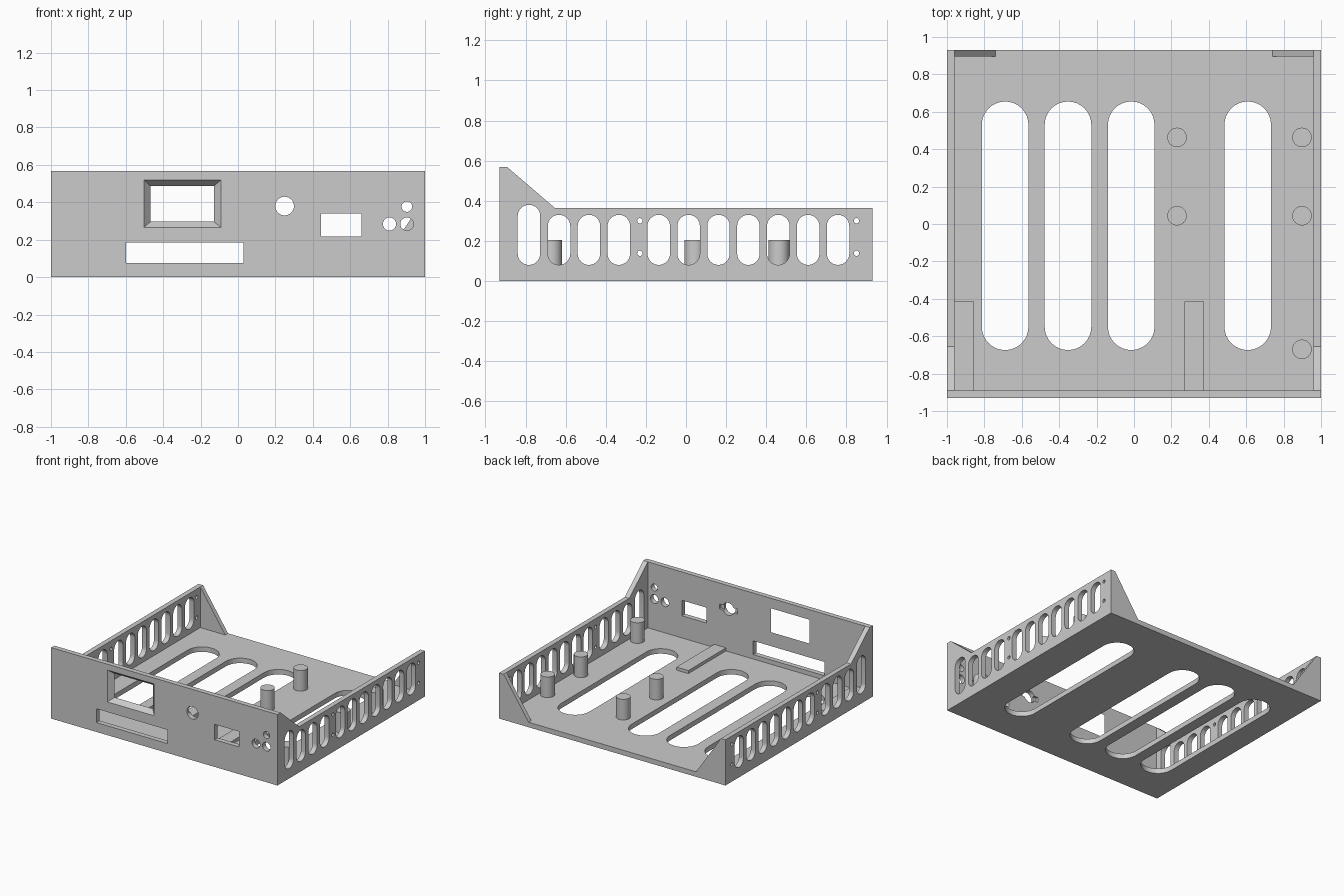
import bpy, bmesh
from math import sin, cos, pi, radians

cube = bpy.data.objects.get("Cube")
if cube:
    bpy.data.objects.remove(cube)

grey = bpy.data.materials.new("plain grey")
grey.use_nodes = True
GREY = (0.6, 0.6, 0.6, 1)
grey.diffuse_color = GREY
grey.node_tree.nodes["Principled BSDF"].inputs["Base Color"].default_value = GREY

T = 0.04            # sheet thickness
BACK = 0.93         # half depth
WALL_H = 0.365
FRONT_H = 0.567

# Maps profile coordinates (u, v) and depth d to space, per extrusion axis
AXES = {"x": lambda u, v, d: (d, u, v),
        "y": lambda u, v, d: (u, d, v),
        "z": lambda u, v, d: (u, v, d)}


def rect(u0, v0, u1, v1):
    return [(u0, v0), (u1, v0), (u1, v1), (u0, v1)]


def circle(u, v, r, n=32):
    return [(u + r * cos(2 * pi * i / n), v + r * sin(2 * pi * i / n)) for i in range(n)]


def slot(u, v0, v1, width, n=16):
    """Upright slot with round ends."""
    r = width / 2
    arc = [(r * cos(pi * i / n), r * sin(pi * i / n)) for i in range(n + 1)]
    return [(u + a, v1 - r + b) for a, b in arc] + [(u - a, v0 + r - b) for a, b in arc]


def prism(bm, axis, pts, d0, d1, end_pts=None):
    """Extrude a profile along an axis, optionally tapering to a second profile."""
    place = AXES[axis]
    a = [bm.verts.new(place(u, v, d0)) for u, v in pts]
    b = [bm.verts.new(place(u, v, d1)) for u, v in (end_pts or pts)]
    n = len(a)
    bm.faces.new(a)
    bm.faces.new(b[::-1])
    for i in range(n):
        j = (i + 1) % n
        bm.faces.new((a[j], a[i], b[i], b[j]))


def make(name, prisms):
    bm = bmesh.new()
    for p in prisms:
        prism(bm, *p)
    bmesh.ops.recalc_face_normals(bm, faces=bm.faces)
    mesh = bpy.data.meshes.new(name)
    bm.to_mesh(mesh)
    bm.free()
    mesh.materials.append(grey)
    obj = bpy.data.objects.new(name, mesh)
    bpy.context.collection.objects.link(obj)
    return obj


def cut(obj, prisms):
    """Subtract the prisms from the object and drop the cutter."""
    cutter = make("cutter", prisms)
    cutter.hide_render = True
    mod = obj.modifiers.new("openings", "BOOLEAN")
    mod.operation, mod.solver, mod.object = "DIFFERENCE", "EXACT", cutter
    mod.use_self = True
    bpy.context.view_layer.objects.active = obj
    bpy.ops.object.modifier_apply(modifier=mod.name)
    bpy.data.objects.remove(cutter)


def smooth(obj):
    obj.data.shade_smooth()
    obj.data.set_sharp_from_angle(angle=radians(30))


# Floor with four long slots
floor = make("floor", [("z", rect(T - 1, T - BACK, 1 - T, BACK), 0, T)])
cut(floor, [("z", slot(x, -0.674, 0.655, 0.249), -0.1, 0.1)
            for x in (-0.689, -0.353, -0.015, 0.608)])
smooth(floor)

# Front panel with its openings
front = make("front_panel", [("y", rect(-1, 0, 1, FRONT_H), -BACK, T - BACK)])
openings = [rect(-0.6, 0.075, 0.03, 0.185), rect(0.444, 0.217, 0.66, 0.34),
            circle(0.249, 0.38, 0.05), circle(0.81, 0.284, 0.035),
            circle(0.903, 0.284, 0.035), circle(0.903, 0.377, 0.028)]
cuts = [("y", o, -1, -0.8) for o in openings]
# Bevelled display window, tapering inward through the sheet
e = 0.005
cuts.append(("y", rect(-0.503 - e, 0.267 - e, -0.09 + e, 0.519 + e), -BACK - e, T - BACK + e,
             rect(-0.468 + e, 0.305 - e, -0.129 - e, 0.478 + e)))
# Shallow key notch behind the round hole
cuts.append(("y", rect(0.169, 0.36, 0.329, 0.4), -BACK + T / 2, -0.8))
cut(front, cuts)
smooth(front)

# Side walls with vent slots and screw holes
profile = [(T - BACK, 0), (BACK, 0), (BACK, WALL_H), (-0.655, WALL_H), (T - BACK, FRONT_H)]
vents = [-0.633 + 0.149 * i for i in range(3)] + [-0.136 + 0.149 * i for i in range(7)]
for name, side in (("left", 1), ("right", -1)):
    wall = make(name + "_wall", [("x", profile, side * (1 - T), side)])
    holes = [slot(y, 0.08, 0.33, 0.112) for y in vents] + [slot(-0.783, 0.08, 0.38, 0.112)]
    holes += [circle(y, z, 0.0135, 16) for y in (-0.23, 0.85) for z in (0.138, 0.3)]
    cut(wall, [("x", h, side * 0.9, side * 1.1) for h in holes])
    smooth(wall)
    # Triangular brace at the back corner
    brace = [(side * (1 - T), T), (side * 0.74, T), (side * (1 - T), WALL_H)]
    make(name + "_brace", [("y", brace, BACK - 0.035, BACK)])

# Mounting posts
for i, (x, y) in enumerate([(0.23, 0.463), (0.23, 0.044), (0.898, 0.463),
                            (0.898, 0.044), (0.898, -0.67)]):
    smooth(make(f"post_{i + 1}", [("z", circle(x, y, 0.052), T, 0.205)]))

# Low support rails behind the front panel
for name, x in (("right_rail", -0.96), ("middle_rail", 0.27)):
    make(name, [("z", rect(x, T - BACK, x + 0.105, -0.415), T, 0.065)])
